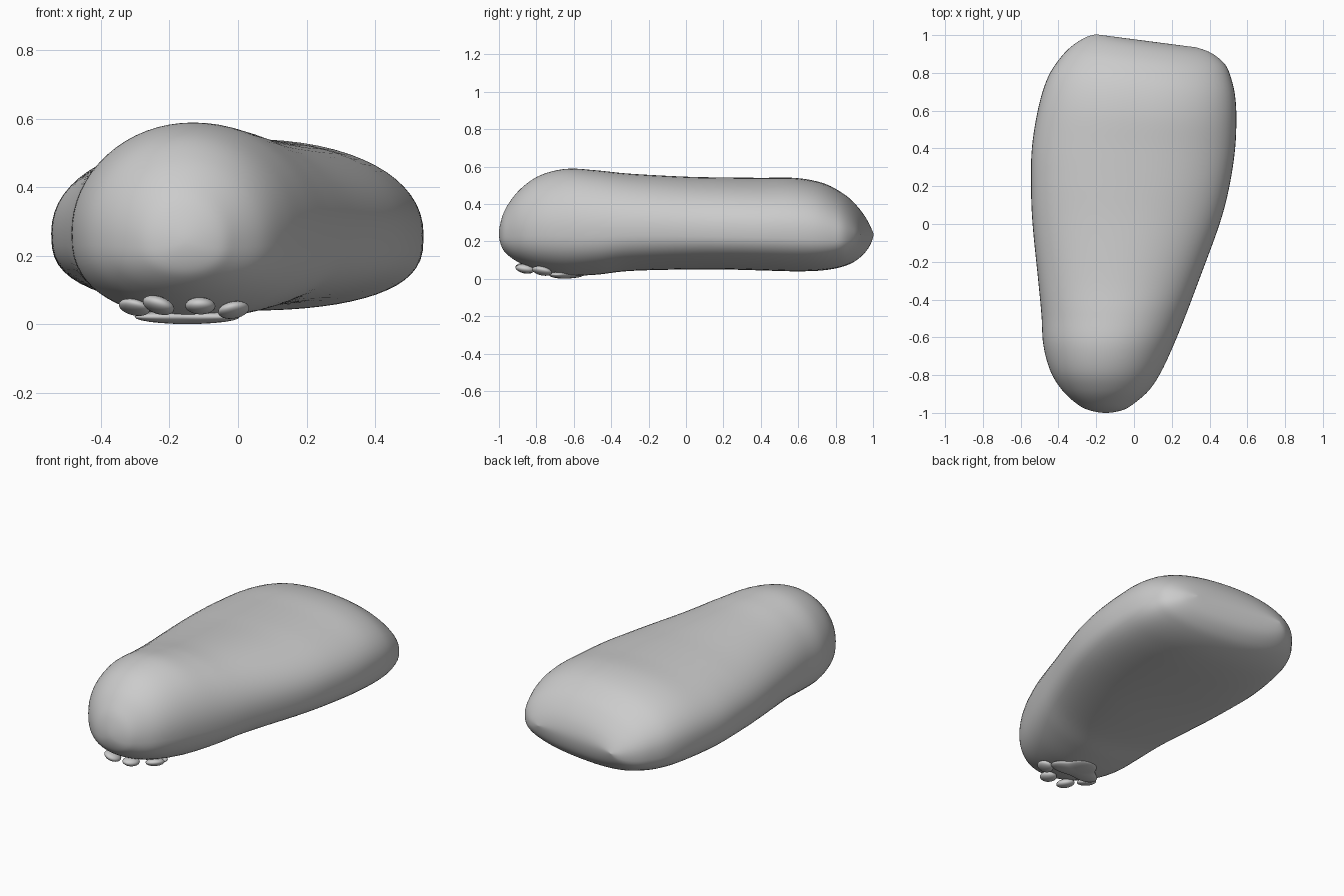
import bpy, bmesh
from math import sin, cos, pi, exp
from mathutils import Vector

if "Cube" in bpy.data.objects:
    bpy.data.objects.remove(bpy.data.objects["Cube"])

# Body sections: y, left x, right x, bottom z, top z
ROWS = [
    (-1.0, -.15, -.15, .24, .24),
    (-.985, -.24, -.06, .17, .325),
    (-.95, -.305, .0, .125, .40),
    (-.88, -.38, .08, .08, .485),
    (-.78, -.442, .145, .042, .553),
    (-.64, -.48, .21, .018, .588),
    (-.48, -.49, .275, .022, .58),
    (-.3, -.507, .343, .042, .562),
    (0.0, -.537, .453, .05, .546),
    (.2, -.545, .505, .05, .542),
    (.4, -.54, .534, .045, .54),
    (.6, -.505, .542, .04, .539),
    (.75, -.455, .535, .045, .512),
    (.86, -.385, .512, .065, .457),
    (.93, -.32, .48, .098, .395),
    (.98, -.25, .41, .155, .32),
    (1.0, -.2, .33, .24, .24),
]
N = 64


def finish(bm, name):
    bmesh.ops.remove_doubles(bm, verts=bm.verts, dist=1e-4)
    bmesh.ops.recalc_face_normals(bm, faces=bm.faces)
    me = bpy.data.meshes.new(name)
    bm.to_mesh(me)
    bm.free()
    for p in me.polygons:
        p.use_smooth = True
    ob = bpy.data.objects.new(name, me)
    bpy.context.collection.objects.link(ob)
    return ob


def skin(bm, rings):
    for a, b in zip(rings, rings[1:]):
        n = len(a)
        for i in range(n):
            j = (i + 1) % n
            bm.faces.new((a[i], a[j], b[j], b[i]))


def spline(a, b, c, d, t):
    return [.5 * (2 * q + (r - p) * t + (2 * p - 5 * q + 4 * r - s) * t * t
                  + (3 * q - p - 3 * r + s) * t ** 3)
            for p, q, r, s in zip(a, b, c, d)]


def power(v, e):
    return (1 if v >= 0 else -1) * abs(v) ** e


def body_ring(bm, row):
    y, l, r, zb, zt = row
    cx, hw = (l + r) / 2, (r - l) / 2
    k = min(max((y + .7) / .9, 0), 1)
    m = zb + (zt - zb) * .44
    # the back end slants across x
    t = min(max((y - .2) / .8, 0), 1)
    slant = .13 * t * t * (3 - 2 * t)
    ring = []
    for i in range(N):
        a = 2 * pi * i / N
        c, s = cos(a), sin(a)
        x = cx + hw * power(c, 1 - .1 * k)
        if s >= 0:
            z = m + (zt - m) * power(s, 1 - .08 * k)
        else:
            z = m + (m - zb) * power(s, .78 - .08 * k)
        ring.append(bm.verts.new((x, y - slant * (x + .17), z)))
    return ring


# Leg body, lofted through the smooth sections
y, l, r, b, t = ROWS[1]
first = (y, r, l, t, b)
y, l, r, b, t = ROWS[-2]
last = (y, l, r, t, b)
pts = [first] + ROWS + [last]
bm = bmesh.new()
rings = []
for i in range(1, len(pts) - 2):
    for j in range(6):
        rings.append(body_ring(bm, spline(*pts[i - 1:i + 3], j / 6)))
rings.append(body_ring(bm, ROWS[-1]))
skin(bm, rings)
finish(bm, "leg_body")

# Toe pads: position, half sizes, turn about z, tilt about x
TOES = [
    ("toe_pad_outer_left", (-.303, -.765, .05), (.045, .055, .02), .35, .25),
    ("toe_pad_inner_left", (-.232, -.86, .056), (.048, .052, .024), .12, -.25),
    ("toe_pad_inner_right", (-.11, -.86, .054), (.044, .052, .024), -.12, -.25),
    ("toe_pad_outer_right", (-.013, -.77, .042), (.045, .055, .022), -.35, -.2),
]
for name, loc, size, turn, tilt in TOES:
    bm = bmesh.new()
    bmesh.ops.create_uvsphere(bm, u_segments=24, v_segments=14, radius=1)
    ob = finish(bm, name)
    ob.location, ob.scale = loc, size
    roll = .35 if loc[0] < -.2 else (-.3 if loc[0] > -.1 else 0)
    ob.rotation_euler = (-.15, roll, turn)

# Three-lobed main pad
bm = bmesh.new()
rings = []
for k in range(13):
    p = pi * k / 12
    ring = []
    for i in range(48):
        a = 2 * pi * i / 48
        rad = (.82 - .18 * sin(3 * a + pi) * -1) * max(sin(p), .0001)
        ring.append(bm.verts.new((-.148 + .168 * rad * cos(a),
                                  -.655 + .11 * rad * sin(a),
                                  .022 - .021 * cos(p))))
    rings.append(ring)
skin(bm, rings)
finish(bm, "main_pad")
